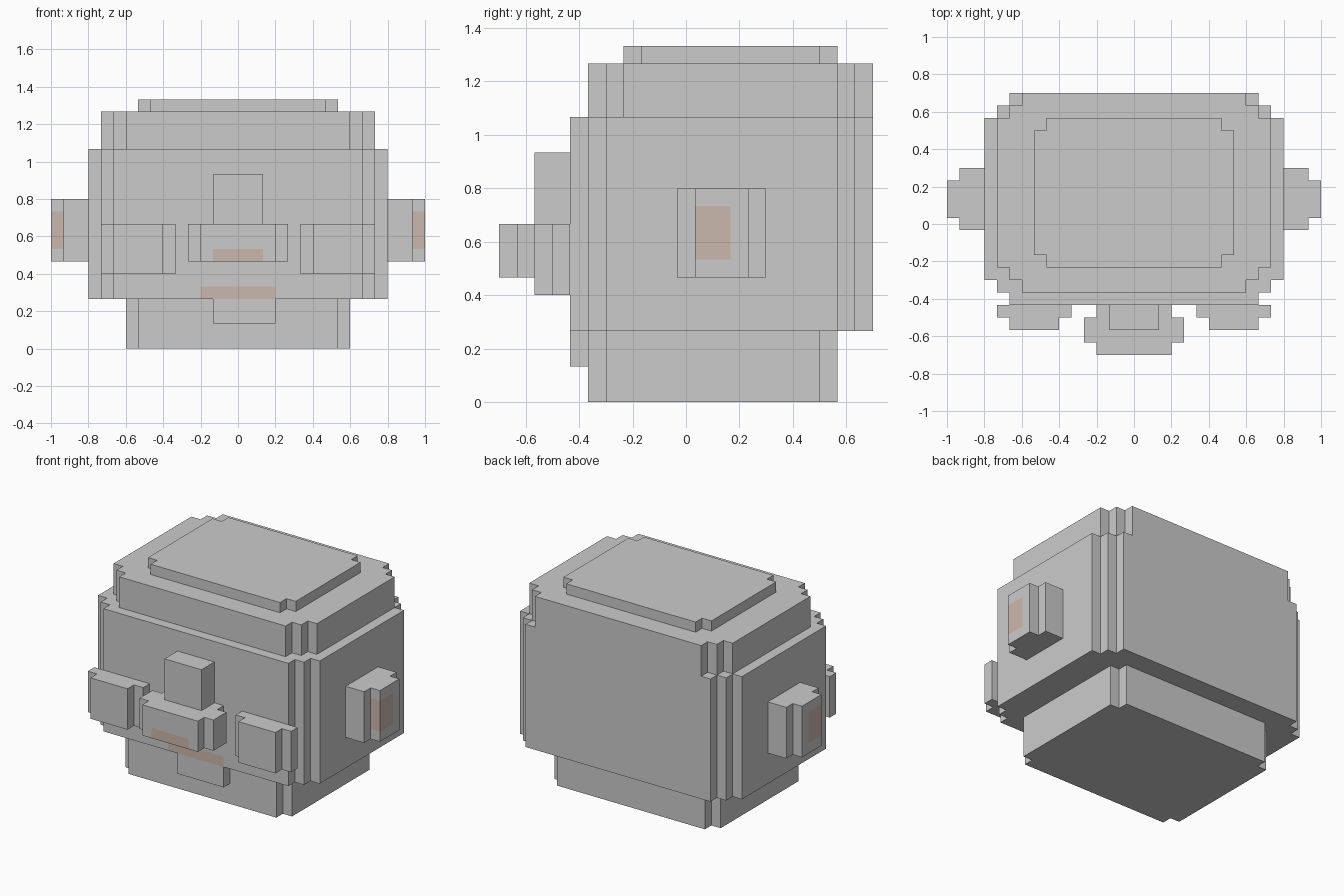
import bpy
import bmesh
from itertools import product

if "Cube" in bpy.data.objects:
    bpy.data.objects.remove(bpy.data.objects["Cube"])

U = 1 / 15  # size of one block

brown = bpy.data.materials.new("brown")
brown.diffuse_color = (0.6, 0.48, 0.42, 1)
brown.use_nodes = True
brown.node_tree.nodes["Principled BSDF"].inputs["Base Color"].default_value = brown.diffuse_color


def cells(boxes):
    return {c for x0, x1, y0, y1, z0, z1 in boxes
            for c in product(range(x0, x1), range(y0, y1), range(z0, z1))}


def blocks(name, boxes, cut=(), mat=None, flip=False):
    """Outer skin of a union of block boxes (x0,x1,y0,y1,z0,z1), minus cut boxes."""
    if flip:
        boxes = [(-b[1], -b[0], *b[2:]) for b in boxes]
        cut = [(-b[1], -b[0], *b[2:]) for b in cut]
    solid = cells(boxes) - cells(cut)
    bm = bmesh.new()
    verts = {}

    def vert(p):
        if p not in verts:
            verts[p] = bm.verts.new((p[0] * U, (p[1] + 0.5) * U, p[2] * U))
        return verts[p]

    for c in solid:
        for axis, side in product(range(3), (0, 1)):
            near = list(c)
            near[axis] += 2 * side - 1
            if tuple(near) in solid:
                continue
            a, b = (axis + 1) % 3, (axis + 2) % 3
            ring = []
            for da, db in ((0, 0), (1, 0), (1, 1), (0, 1)):
                p = list(c)
                p[axis] += side
                p[a] += da
                p[b] += db
                ring.append(vert(tuple(p)))
            bm.faces.new(ring if side else ring[::-1])
    # merge flat areas into single faces
    bmesh.ops.dissolve_limit(bm, angle_limit=0.01, verts=bm.verts[:], edges=bm.edges[:])
    me = bpy.data.meshes.new(name)
    bm.to_mesh(me)
    bm.free()
    if mat:
        me.materials.append(mat)
    ob = bpy.data.objects.new(name, me)
    bpy.context.collection.objects.link(ob)
    return ob


def stepped(w, y0, y1, z0, z1, steps):
    """Slab with stair-stepped corners; w, y0, y1 are the overall extents."""
    return [(-w + i, w - i, y0 + steps - i, y1 - steps + i, z0, z1)
            for i in range(steps + 1)]


# Head, from neck to crown
mouth = (-3, 3, -7, -6, 4, 5)
blocks("neck", stepped(9, -6, 8, 0, 4, 1))
blocks("head", stepped(12, -7, 10, 4, 16, 2), [mouth])
blocks("upper_head", stepped(11, -6, 10, 16, 19, 2))
blocks("crown", stepped(8, -4, 8, 19, 20, 1))
blocks("mouth", [mouth], mat=brown)
blocks("chin", [(-2, 3, -7, -6, 2, 4)])

# Nose and the ridge above it
nostrils = (-2, 2, -11, -10, 7, 8)
blocks("nose", [(-3, 3, -11, -7, 7, 10), (-4, 4, -10, -8, 7, 10)], [nostrils])
blocks("nostrils", [nostrils], mat=brown)
blocks("nose_ridge", [(-2, 2, -9, -7, 10, 14)])

# Cheeks and ears on both sides
inner_ear = (14, 15, 0, 2, 8, 11)
for side, flip in (("right", False), ("left", True)):
    blocks(side + "_cheek", [(5, 11, -8, -7, 6, 10), (6, 10, -9, -8, 6, 10)], flip=flip)
    blocks(side + "_ear", [(12, 14, -1, 4, 7, 12), (14, 15, 0, 3, 7, 12)],
           [inner_ear], flip=flip)
    blocks(side + "_inner_ear", [inner_ear], mat=brown, flip=flip)
